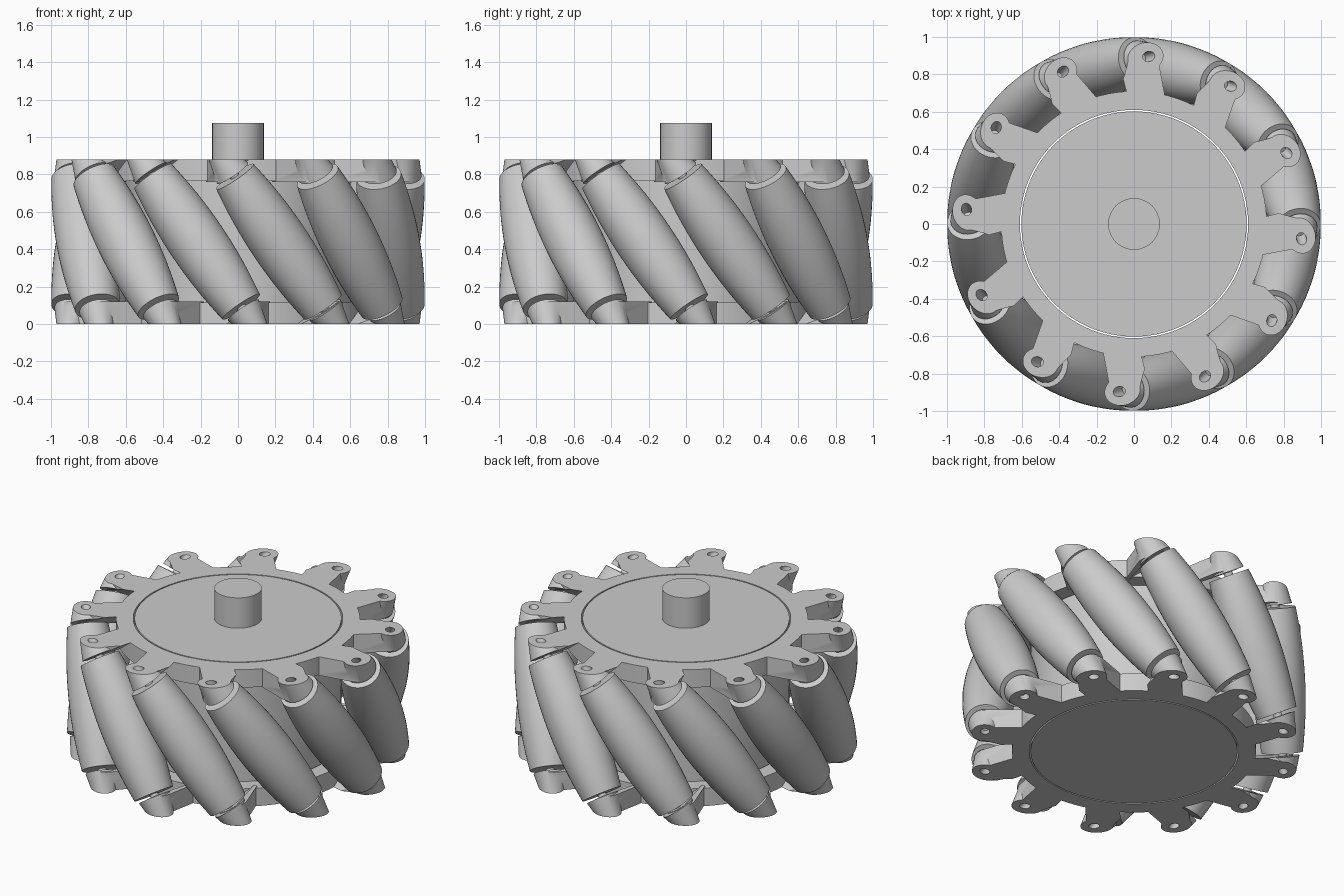
import bpy, bmesh, math
from mathutils import Vector, Matrix

if "Cube" in bpy.data.objects:
    bpy.data.objects.remove(bpy.data.objects["Cube"])

H, MID = 0.88, 0.44            # wheel height and mid-plane
N = 12                         # rollers
TILT = math.radians(35)        # roller tilt from vertical
ANG = math.radians(105)        # angle of the first roller
RC = 0.845                     # radius of roller centres
radial = Vector((math.cos(ANG), math.sin(ANG), 0))
tangent = Vector((math.sin(ANG), -math.cos(ANG), 0))
axis = tangent * math.sin(TILT) + Vector((0, 0, 1)) * math.cos(TILT)
centre = radial * RC + Vector((0, 0, MID))
FRAME = Matrix.Translation(centre) @ axis.to_track_quat('Z', 'Y').to_matrix().to_4x4()
FLIP = (Matrix.Translation((0, 0, MID)) @ Matrix.Rotation(math.pi, 4, radial)
        @ Matrix.Translation((0, 0, -MID)))


def finish(name, bm):
    bmesh.ops.recalc_face_normals(bm, faces=bm.faces)
    me = bpy.data.meshes.new(name)
    bm.to_mesh(me)
    bm.free()
    ob = bpy.data.objects.new(name, me)
    bpy.context.collection.objects.link(ob)
    return ob


def lathe(name, prof, matrix=Matrix(), steps=48, closed=False):
    """Revolve (radius, height) points about local z."""
    bm = bmesh.new()
    rings = [[bm.verts.new((r * math.cos(2 * math.pi * i / steps),
                            r * math.sin(2 * math.pi * i / steps), z))
              for i in range(steps)] for r, z in prof]
    pairs = list(zip(rings, rings[1:])) + ([(rings[-1], rings[0])] if closed else [])
    for a, b in pairs:
        for i in range(steps):
            j = (i + 1) % steps
            bm.faces.new((a[i], a[j], b[j], b[i]))
    if not closed:
        bm.faces.new(rings[0])
        bm.faces.new(rings[-1])
    bm.transform(matrix)
    return finish(name, bm)


def boolean(ob, other, op):
    m = ob.modifiers.new(op, 'BOOLEAN')
    m.operation, m.object, m.solver = op, other, 'EXACT'
    bpy.context.view_layer.update()
    ob.data = bpy.data.meshes.new_from_object(
        ob.evaluated_get(bpy.context.evaluated_depsgraph_get()))
    ob.modifiers.clear()
    bpy.data.objects.remove(other)


def smooth(ob):
    bpy.ops.object.select_all(action='DESELECT')
    ob.select_set(True)
    bpy.context.view_layer.objects.active = ob
    bpy.ops.object.shade_smooth_by_angle(angle=math.radians(30))


def copies(ob, name, base=Matrix(), start=0):
    for k in range(start, N):
        c = ob.copy()
        c.name = name
        c.matrix_world = Matrix.Rotation(2 * math.pi * k / N, 4, 'Z') @ base
        bpy.context.collection.objects.link(c)


# hub, shaft and the two ring plates
smooth(lathe("hub", [(0.602, 0), (0.602, H)], steps=96))
smooth(lathe("shaft", [(0.138, H - 0.05), (0.138, 1.075)], steps=64))
for name, z0, z1 in (("lower_plate", 0, 0.115), ("upper_plate", H - 0.115, H)):
    smooth(lathe(name, [(0.61, z0), (0.71, z0), (0.71, z1), (0.61, z1)],
                 steps=96, closed=True))

# barrel rollers whose outline follows the wheel circle
L = 0.425
prof = []
for i in range(17):
    s = -L + 2 * L * i / 16
    prof.append((1 - math.hypot(RC, s * math.sin(TILT)), s))
roller = lathe("roller", prof, FRAME, 40)
smooth(roller)
copies(roller, "roller", start=1)

# thin axle through each roller
axle = lathe("axle", [(0.026, -0.47), (0.026, 0.47)], FRAME, 16)
smooth(axle)
copies(axle, "axle", start=1)

# bracket arm: rounded outline, cut square to the roller axis
outline = [(-0.10, 0.66), (0.17, 0.66)]
for i in range(13):
    a = math.radians(5 + 170 * i / 12)
    outline.append((0.05 + 0.08 * math.cos(a), 0.87 + 0.08 * math.sin(a)))
outline.append((-0.05, 0.80))
bm = bmesh.new()
f = bm.faces.new([bm.verts.new((x, y, H - 0.12)) for x, y in outline])
ext = bmesh.ops.extrude_face_region(bm, geom=[f])
bmesh.ops.translate(bm, vec=(0, 0, 0.15),
                    verts=[v for v in ext['geom'] if isinstance(v, bmesh.types.BMVert)])
cut = bmesh.ops.bisect_plane(bm, geom=bm.verts[:] + bm.edges[:] + bm.faces[:],
                             plane_co=centre + axis * 0.443, plane_no=axis,
                             clear_inner=True)
bmesh.ops.holes_fill(bm, edges=[e for e in bm.edges if e.is_boundary])
arm = finish("bracket_arm", bm)

# boss around the axle, axle hole and flat outer face
boolean(arm, lathe("boss", [(0.1, 0.446), (0.05, 0.64)], FRAME, 40), 'UNION')
boolean(arm, lathe("hole_cutter", [(0.027, 0.40), (0.027, 0.75)], FRAME, 20), 'DIFFERENCE')
bm = bmesh.new()
bmesh.ops.create_cube(bm, size=2, matrix=Matrix.Translation((0, 0.8, H + 1)))
boolean(arm, finish("top_cutter", bm), 'DIFFERENCE')
smooth(arm)
copies(arm, "upper_arm", start=1)
copies(arm, "lower_arm", FLIP)
arm.name = "upper_arm"
